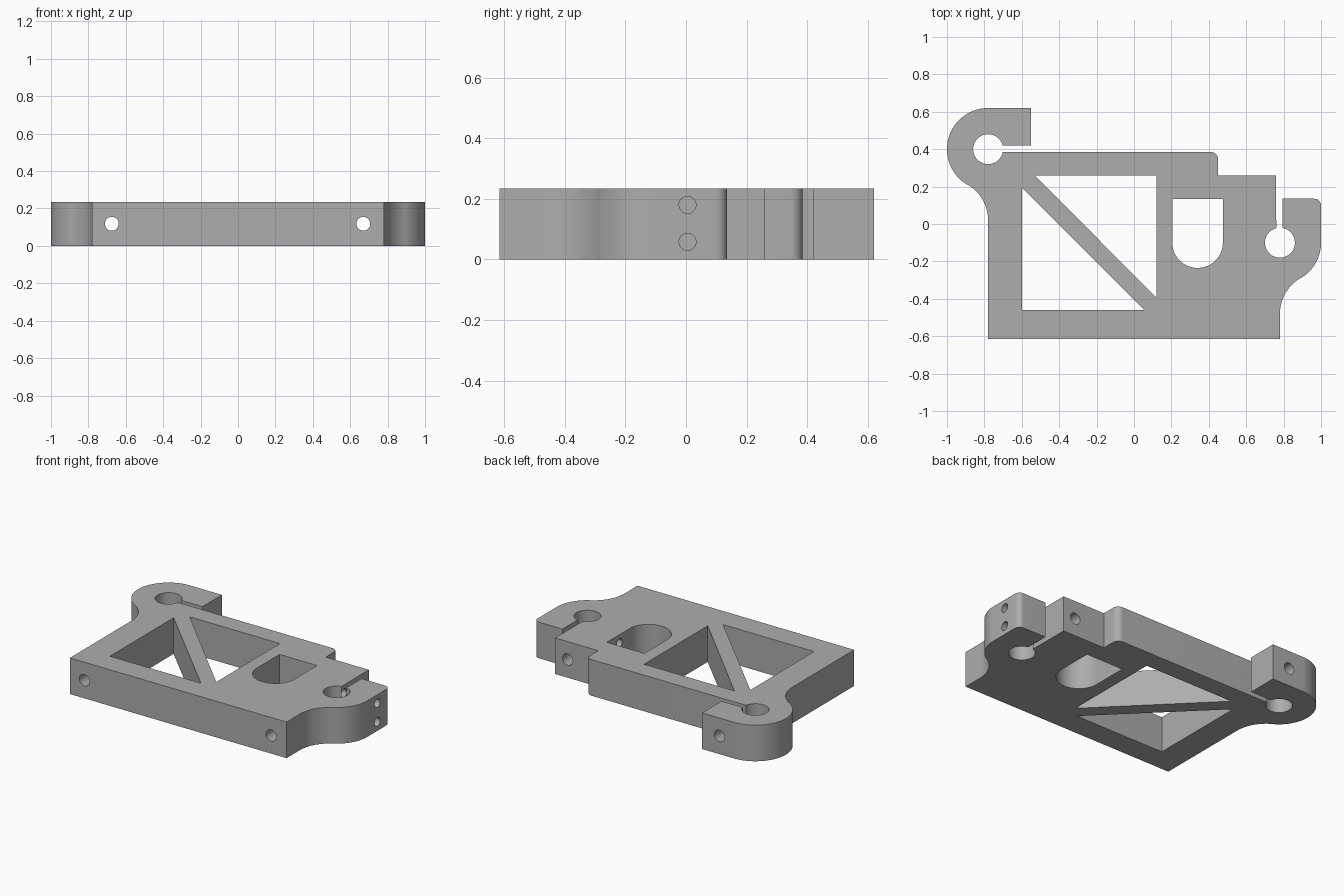
import bpy, bmesh
from math import sin, cos, radians, pi
from mathutils import Matrix

cube = bpy.data.objects.get("Cube")
if cube:
    bpy.data.objects.remove(cube)

HEIGHT = 0.235
BORE, OUTER = 0.08, 0.22

grey = bpy.data.materials.new("machined_grey")
grey.use_nodes = True
colour = (0.42, 0.42, 0.42, 1)
grey.diffuse_color = colour
grey.node_tree.nodes["Principled BSDF"].inputs["Base Color"].default_value = colour


def arc(cx, cy, r, start, end, steps=16):
    """Points on an arc, angles in degrees."""
    angles = [radians(start + (end - start) * i / steps) for i in range(steps + 1)]
    return [(cx + r * cos(a), cy + r * sin(a)) for a in angles]


def make_object(name, bm):
    bmesh.ops.recalc_face_normals(bm, faces=bm.faces)
    mesh = bpy.data.meshes.new(name)
    bm.to_mesh(mesh)
    bm.free()
    mesh.materials.append(grey)
    obj = bpy.data.objects.new(name, mesh)
    bpy.context.collection.objects.link(obj)
    return obj


def prism(name, outline, z0, z1):
    bm = bmesh.new()
    face = bm.faces.new([bm.verts.new((x, y, z0)) for x, y in outline])
    grown = bmesh.ops.extrude_face_region(bm, geom=[face])["geom"]
    top = [v for v in grown if isinstance(v, bmesh.types.BMVert)]
    bmesh.ops.translate(bm, verts=top, vec=(0, 0, z1 - z0))
    return make_object(name, bm)


def drill(name, radius, length, centre, axis):
    bm = bmesh.new()
    turn = Matrix.Rotation(pi / 2, 4, "X" if axis == "Y" else "Y")
    bmesh.ops.create_cone(bm, cap_ends=True, segments=32, radius1=radius,
                          radius2=radius, depth=length,
                          matrix=Matrix.Translation(centre) @ turn)
    return make_object(name, bm)


# Plate outline, including both split clamps and their bores
outline = [(-0.78, -0.615), (0.78, -0.615)]
outline += arc(1.0, -0.48, OUTER, 180, 120)             # right clamp neck
outline += arc(0.78, -0.10, OUTER, -60, 0, 20)[1:]      # right clamp outside
outline += arc(0.965, 0.10, 0.035, 0, 90, 8)            # ear corner
outline += [(0.795, 0.135)]
outline += arc(0.78, -0.10, BORE, 79, -256, 48)         # right bore
outline += [(0.76, 0.26), (0.45, 0.26)]
outline += arc(0.41, 0.345, 0.04, 0, 90, 8)             # rounded step
outline += arc(-0.78, 0.40, BORE, -11, -346, 48)        # left bore
outline += [(-0.55, 0.42), (-0.55, 0.62)]
outline += arc(-0.78, 0.40, OUTER, 90, 240, 40)         # left clamp outside
outline += arc(-1.0, 0.02, OUTER, 60, 0)[1:]            # left clamp neck
plate = prism("clamp_plate", outline, 0, HEIGHT)

# Windows either side of the diagonal strut, and the round-ended pocket
windows = {
    "lower_window": [(-0.6, 0.195), (-0.6, -0.46), (0.055, -0.46)],
    "upper_window": [(-0.53, 0.26), (0.12, -0.395), (0.12, 0.26)],
    "round_pocket": [(0.475, 0.135), (0.205, 0.135)] + arc(0.34, -0.10, 0.135, 180, 360, 32),
}
cutters = [prism(n, pts, -0.1, HEIGHT + 0.1) for n, pts in windows.items()]

# Long bolt holes front to back, and paired bolt holes through the right ear
for side, x in (("right", -0.675), ("left", 0.67)):
    cutters.append(drill(side + "_long_bolt", 0.037, 1.5, (x, 0, 0.118), "Y"))
for level, z in (("lower", 0.058), ("upper", 0.18)):
    cutters.append(drill(level + "_ear_bolt", 0.028, 0.7, (0.75, 0.005, z), "X"))

bpy.context.view_layer.objects.active = plate
for cutter in cutters:
    cutter.hide_render = True
    mod = plate.modifiers.new(cutter.name, "BOOLEAN")
    mod.operation = "DIFFERENCE"
    mod.solver = "EXACT"
    mod.object = cutter
    bpy.ops.object.modifier_apply(modifier=mod.name)
    bpy.data.objects.remove(cutter)

# Smooth curved walls, crisp edges
bpy.ops.object.select_all(action="DESELECT")
plate.select_set(True)
bpy.ops.object.shade_smooth_by_angle(angle=radians(30))
